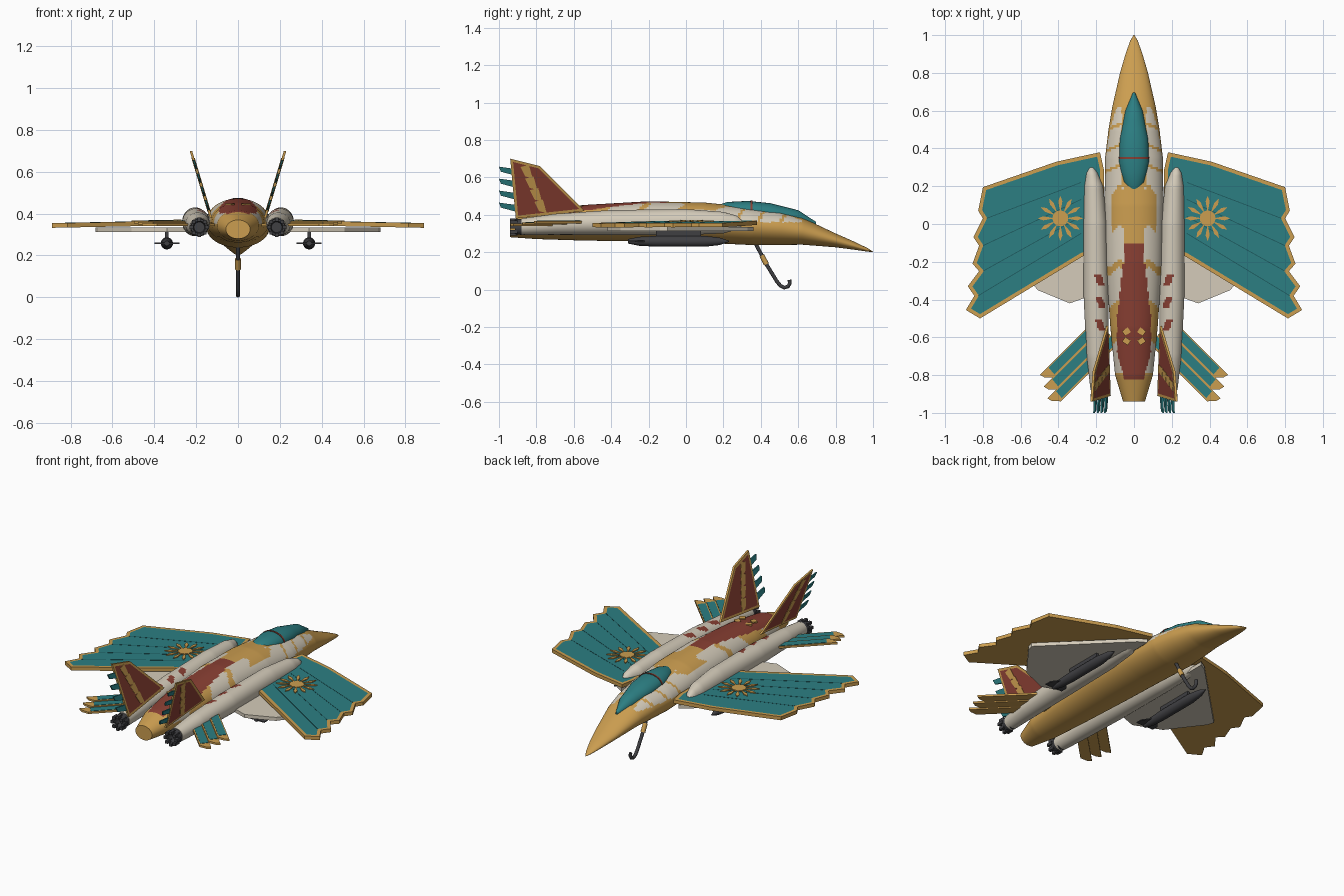
import bpy, bmesh, math
from mathutils import Vector

cube = bpy.data.objects.get("Cube")
if cube:
    bpy.data.objects.remove(cube, do_unlink=True)


def material(name, red, green, blue):
    mat = bpy.data.materials.new(name)
    mat.use_nodes = True
    mat.diffuse_color = (red, green, blue, 1)
    shader = mat.node_tree.nodes["Principled BSDF"]
    shader.inputs["Base Color"].default_value = (red, green, blue, 1)
    shader.inputs["Roughness"].default_value = 0.7
    return mat


gold = material("gold", 0.60, 0.34, 0.08)
cream = material("cream", 0.66, 0.60, 0.49)
teal = material("teal", 0.025, 0.21, 0.225)
dark_teal = material("dark teal", 0.012, 0.10, 0.11)
russet = material("russet", 0.25, 0.05, 0.033)
charcoal = material("charcoal", 0.05, 0.05, 0.055)
SIDES = (("left", 1), ("right", -1))


def finish(name, bm, materials, smooth=False):
    bmesh.ops.recalc_face_normals(bm, faces=bm.faces[:])
    mesh = bpy.data.meshes.new(name)
    bm.to_mesh(mesh)
    bm.free()
    for mat in materials:
        mesh.materials.append(mat)
    obj = bpy.data.objects.new(name, mesh)
    bpy.context.collection.objects.link(obj)
    if smooth:
        bpy.ops.object.select_all(action="DESELECT")
        obj.select_set(True)
        bpy.context.view_layer.objects.active = obj
        bpy.ops.object.shade_smooth_by_angle(angle=math.radians(40))
    return obj


def resample(stations, step):
    rings = []
    for first, second in zip(stations, stations[1:]):
        count = max(1, round(abs(second[0] - first[0]) / step))
        for i in range(count):
            rings.append([a + (b - a) * i / count for a, b in zip(first, second)])
    return rings + [list(stations[-1])]


def loft(name, stations, materials, rule=None, side=1, segments=24, step=0.05):
    """Oval rings along y; a station is y, centre x, half width, bottom z, top z."""
    bm = bmesh.new()
    loops = []
    for y, middle, half, bottom, top in resample(stations, step):
        loop = []
        for k in range(segments):
            angle = math.tau * k / segments
            x = middle + half * math.cos(angle)
            z = (bottom + top) / 2 + (top - bottom) / 2 * math.sin(angle)
            loop.append(bm.verts.new((x * side, y, z)))
        loops.append(loop)
    for a, b in zip(loops, loops[1:]):
        for k in range(segments):
            n = (k + 1) % segments
            bm.faces.new((a[k], a[n], b[n], b[k]))
    bm.faces.new(loops[0])
    bm.faces.new(loops[-1])
    if rule:
        for face in bm.faces:
            c = face.calc_center_median()
            face.material_index = rule(abs(c.x), c.y, c.z)
    return finish(name, bm, materials, True)


def slab(name, outlines, low, thick, materials, border=0, place=None, side=1):
    """Flat plates; with a border the caps get an inset panel in the second colour."""
    bm = bmesh.new()
    for outline in outlines:
        base = [bm.verts.new((u, v, low)) for u, v in outline]
        top = [bm.verts.new((u, v, low + thick)) for u, v in outline]
        caps = [bm.faces.new(top)]
        under = bm.faces.new(base)
        if place is fin_place:
            caps.append(under)
        for k in range(len(base)):
            bm.faces.new((base[k - 1], base[k], top[k], top[k - 1]))
        bmesh.ops.recalc_face_normals(bm, faces=bm.faces[:])
        if border:
            for cap in caps:
                bmesh.ops.inset_region(bm, faces=[cap], thickness=border, use_even_offset=True)
                cap.material_index = 1
    for v in bm.verts:
        p = Vector(place(*v.co)) if place else v.co.copy()
        v.co = (p.x * side, p.y, p.z)
    return finish(name, bm, materials)


def box(name, low, high, mat, side=1):
    outline = [(low[0], low[1]), (high[0], low[1]), (high[0], high[1]), (low[0], high[1])]
    return slab(name, [outline], low[2], high[2] - low[2], [mat], side=side)


def wing_place(u, v, w):
    return (u, v, w - 0.02 * u)


def fin_place(u, v, w):
    return (0.135 + (v - 0.4) * 0.3 + w, u, v)


def strip(start, end, width):
    a, b = Vector(start), Vector(end)
    across = (b - a).normalized().orthogonal() * width / 2
    return [a + across, b + across, b - across, a - across]


# Fuselage with patchwork plumage
def plumage(x, y, z):
    GOLD, CREAM, RED = 0, 1, 2
    red_width = 0.045 + 0.045 * min(1, max(0, (-0.1 - y) / 0.4))
    if y < -0.68:
        red_width -= 0.28 * (-0.68 - y)
    if -0.82 < y < -0.1 and x < red_width and z > 0.37:
        return RED
    wave = 0.02 * math.sin(x * 60)
    if z < 0.35 or y > 0.62 or y < -0.79:
        return GOLD
    if y > 0.19:
        seam = (y + 0.4 * x) % 0.11 < 0.016
        return GOLD if seam or x < 0.065 or z < 0.36 else CREAM
    if -0.03 < y + wave < 0.175:
        return CREAM if x > 0.12 else GOLD
    if y > -0.11 and x < 0.055:
        return GOLD
    if -0.25 < y + wave < -0.21 or -0.63 < y + wave < -0.42:
        return GOLD
    return CREAM


body = [(-0.94, 0, 0.058, 0.28, 0.37), (-0.8, 0, 0.10, 0.27, 0.415),
        (-0.55, 0, 0.125, 0.262, 0.452), (-0.2, 0, 0.15, 0.257, 0.472),
        (0.1, 0, 0.156, 0.25, 0.465), (0.35, 0, 0.153, 0.238, 0.44),
        (0.5, 0, 0.135, 0.238, 0.42), (0.62, 0, 0.115, 0.24, 0.385),
        (0.8, 0, 0.074, 0.226, 0.30), (0.9, 0, 0.045, 0.213, 0.256),
        (0.97, 0, 0.02, 0.203, 0.222), (1, 0, 0.002, 0.2, 0.203)]
loft("fuselage", body, [gold, cream, russet], plumage, segments=72, step=0.012)
slab("back_marks", [strip((sx * 0.025, y), (sx * 0.055, y - sy * 0.02), 0.03)
                    for sx in (1, -1) for y, sy in ((-0.56, 1), (-0.63, -1))],
     0.441, 0.008, [gold])

# Canopy and its frame
loft("canopy", [(0.695, 0, 0.006, 0.34, 0.362), (0.6, 0, 0.046, 0.34, 0.424),
                (0.45, 0, 0.075, 0.36, 0.462), (0.33, 0, 0.08, 0.37, 0.474),
                (0.22, 0, 0.06, 0.38, 0.468), (0.18, 0, 0.035, 0.38, 0.455)], [teal])
loft("canopy_frame", [(0.345, 0, 0.081, 0.37, 0.476), (0.355, 0, 0.081, 0.37, 0.476)], [russet])


def nacelle_marks(x, y, z):
    for middle in (-0.3, -0.41, -0.53):
        lean = (y - middle) * 0.4
        if z > 0.38 and abs(y - middle) < 0.03 and abs(x - 0.18 - lean) < 0.018:
            return 1
    return 0


wing = [(0.16, 0.29), (0.18, 0.38), (0.41, 0.33), (0.80, 0.195), (0.825, 0.07),
        (0.80, 0.03), (0.85, -0.07), (0.82, -0.115), (0.855, -0.21), (0.82, -0.25),
        (0.88, -0.33), (0.845, -0.38), (0.89, -0.455), (0.815, -0.5), (0.27, -0.17), (0.16, -0.14)]
under_wing = [(0.2, 0.36), (0.25, 0.33), (0.68, -0.1), (0.67, -0.14),
              (0.51, -0.35), (0.34, -0.42), (0.2, -0.37)]
fin = [(-0.91, 0.38), (-0.54, 0.42), (-0.78, 0.66), (-0.94, 0.70)]

for label, side in SIDES:
    # Engine nacelle and nozzle
    loft(label + "_nacelle", [(0.30, 0.225, 0.012, 0.34, 0.37), (0.27, 0.222, 0.03, 0.32, 0.395),
                              (0.2, 0.213, 0.05, 0.30, 0.415), (0, 0.205, 0.062, 0.292, 0.43),
                              (-0.4, 0.2, 0.066, 0.292, 0.425), (-0.7, 0.193, 0.058, 0.293, 0.405),
                              (-0.88, 0.185, 0.045, 0.292, 0.38)],
         [cream, russet], nacelle_marks, side, 40, 0.015)
    nozzle = [(-0.86, 0.044), (-0.915, 0.04), (-0.915, 0.03), (-0.885, 0.025)]
    loft(label + "_nozzle", [(y, 0.185, r, 0.335 - r, 0.335 + r) for y, r in nozzle],
         [charcoal], side=side)
    for k in range(8):
        turn = math.tau * k / 8
        px, pz = 0.185 + 0.037 * math.cos(turn), 0.335 + 0.037 * math.sin(turn)
        box(label + "_nozzle_petal", (px - 0.009, -0.94, pz - 0.009),
            (px + 0.009, -0.9, pz + 0.009), charcoal, side)

    # Feathered wing with grooves and sun emblem
    slab(label + "_wing", [wing], 0.35, 0.022, [gold, teal], 0.02, wing_place, side)
    notches = wing[5:12:2]
    grooves = [strip((x - 0.02, y), (0.28, 0.22 - 0.09 * k), 0.004)
               for k, (x, y) in enumerate(notches)]
    slab(label + "_wing_grooves", grooves, 0.371, 0.002, [dark_teal], 0, wing_place, side)
    hub = Vector((0.39, 0.03))
    emblem = []
    for k in range(12):
        ray = Vector((math.cos(math.tau * k / 12), math.sin(math.tau * k / 12)))
        across = ray.orthogonal() * 0.011
        emblem.append([hub + ray * 0.03, hub + ray * 0.09 + across,
                       hub + ray * 0.12, hub + ray * 0.09 - across])
    emblem.append([hub + Vector((math.cos(math.tau * k / 16), math.sin(math.tau * k / 16))) * 0.042
                   for k in range(16)])
    slab(label + "_sun_emblem", emblem, 0.371, 0.006, [gold], 0, wing_place, side)

    # Plain lower wing
    slab(label + "_lower_wing", [under_wing], 0.312, 0.022, [cream], 0, None, side)

    # Three-feather tailplane
    along = Vector((0.71, -0.71))
    across = Vector((-0.6, -0.72))
    for k in range(3):
        root = Vector((0.2, -0.5)) + across * 0.062 * k
        length = 0.42 + 0.025 * k
        tip = root + along * length
        low = 0.34 + 0.007 * (2 - k)
        slab(label + "_tail_feather", [[root, tip, tip + across * 0.03 - along * 0.01,
                                        tip + across * 0.066 - along * 0.045, root + across * 0.066]],
             low, 0.012, [gold], 0, None, side)
        inner, outer = root + across * 0.007, tip - along * 0.06 + across * 0.007
        slab(label + "_tail_feather_panel", [[inner, outer, outer + across * 0.05, inner + across * 0.05]],
             low + 0.011, 0.003, [teal], 0, None, side)

    # Canted fin, zigzag plates and trailing plumes
    slab(label + "_fin", [fin], -0.006, 0.012, [gold, russet], 0.014, fin_place, side)
    zigzag = []
    for k in range(4):
        y, z = -0.87 + 0.025 * k, 0.655 - 0.062 * k
        zigzag.append([(y - 0.015, z), (y + 0.03, z + 0.012), (y + 0.05, z - 0.06), (y + 0.01, z - 0.05)])
    slab(label + "_fin_zigzag", zigzag, -0.008, 0.016, [gold], 0, fin_place, side)
    plumes = []
    for k in range(4):
        z = 0.635 - 0.064 * k
        plumes.append([(-0.915, z - 0.025), (-0.915, z + 0.01), (-1, z + 0.022), (-0.99, z - 0.005)])
    slab(label + "_fin_plumes", plumes, -0.004, 0.008, [teal], 0, fin_place, side)

    # Underwing pod, pylon and pod fins
    pod = [(-0.31, 0.012), (-0.25, 0.024), (-0.15, 0.029), (0.1, 0.029), (0.18, 0.02), (0.23, 0.003)]
    loft(label + "_pod", [(y, 0.34, r, 0.258 - r, 0.258 + r) for y, r in pod], [charcoal], side=side)
    box(label + "_pylon", (0.332, -0.16, 0.28), (0.348, 0.08, 0.315), charcoal, side)
    slab(label + "_pod_fins", [[(0.28, -0.31), (0.4, -0.31), (0.4, -0.27), (0.35, -0.2),
                                (0.33, -0.2), (0.28, -0.27)]], 0.255, 0.006, [charcoal], 0, None, side)


# Hook under the nose
def rod(name, points, radius, mat):
    curve = bpy.data.curves.new(name, "CURVE")
    curve.dimensions = "3D"
    curve.bevel_depth = radius
    curve.use_fill_caps = True
    spline = curve.splines.new("POLY")
    spline.points.add(len(points) - 1)
    for point, (y, z) in zip(spline.points, points):
        point.co = (0, y, z, 1)
    curve.materials.append(mat)
    bpy.context.collection.objects.link(bpy.data.objects.new(name, curve))


rod("hook", [(0.37, 0.25), (0.43, 0.135), (0.485, 0.045), (0.505, 0.02), (0.525, 0.01),
             (0.545, 0.016), (0.555, 0.032), (0.553, 0.052)], 0.01, charcoal)
rod("hook_grip", [(0.405, 0.183), (0.43, 0.135)], 0.014, gold)
